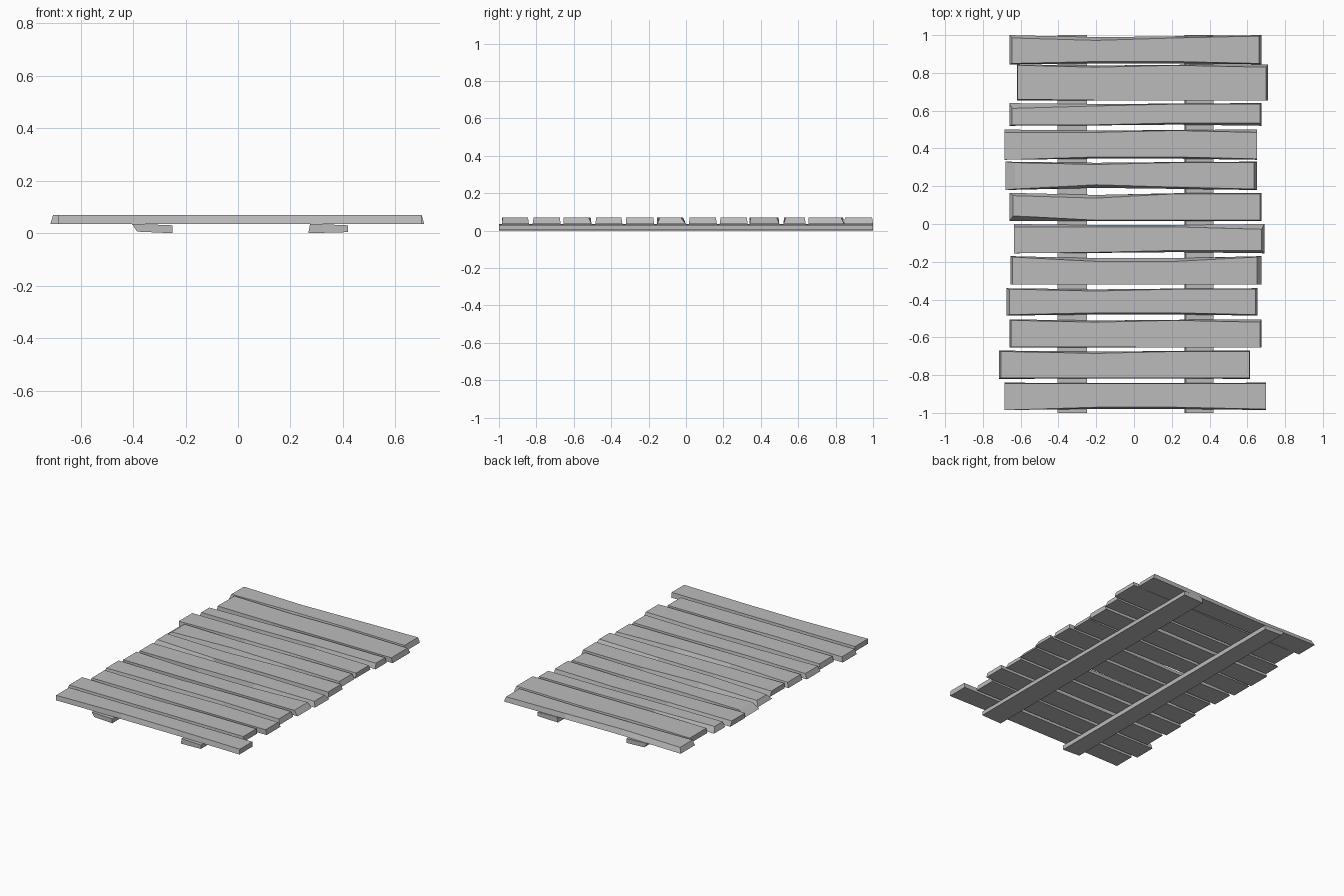
import bpy
import bmesh

if "Cube" in bpy.data.objects:
    bpy.data.objects.remove(bpy.data.objects["Cube"], do_unlink=True)

grey = bpy.data.materials.new("weathered_grey")
grey.use_nodes = True
grey.diffuse_color = (0.5, 0.5, 0.5, 1)
grey.node_tree.nodes["Principled BSDF"].inputs["Base Color"].default_value = (0.5, 0.5, 0.5, 1)


def loft(name, rings):
    """Skin a row of four-cornered sections and cap both ends."""
    bm = bmesh.new()
    rows = [[bm.verts.new(p) for p in ring] for ring in rings]
    for a, b in zip(rows, rows[1:]):
        for i in range(4):
            j = (i + 1) % 4
            bm.faces.new((a[i], a[j], b[j], b[i]))
    bm.faces.new(rows[0][::-1])
    bm.faces.new(rows[-1])
    bmesh.ops.recalc_face_normals(bm, faces=bm.faces[:])
    mesh = bpy.data.meshes.new(name)
    bm.to_mesh(mesh)
    bm.free()
    mesh.materials.append(grey)
    obj = bpy.data.objects.new(name, mesh)
    bpy.context.collection.objects.link(obj)


def plank(name, left, right, front, back, front_cut, back_cut, end_cut):
    """Rough board: cuts are top-edge insets at left, middle-left, middle-right, right."""
    low, high = 0.035, 0.069
    rings = []
    for i, x in enumerate((left, -0.2, 0.22, right)):
        top_x = x + (end_cut[0] if i == 0 else -end_cut[1] if i == 3 else 0)
        # the long edges bow slightly inwards at the middle
        bow_f = front_cut[i] * 0.4 if i in (1, 2) else 0
        bow_b = back_cut[i] * 0.4 if i in (1, 2) else 0
        rings.append([(x, front + bow_f, low), (x, back - bow_b, low),
                      (top_x, back - back_cut[i], high),
                      (top_x, front + front_cut[i], high)])
    loft(name, rings)


# Cross boards, from the back to the front
S, M, L = 0.005, 0.015, 0.028
boards = [
    (-0.66, 0.675, 0.845, 1.0, (S, M, M, S), (M, L, M, S), (0.015, 0.012)),
    (-0.62, 0.71, 0.655, 0.845, (S, 0, 0, 0), (S, M, S, M), (0.004, 0.01)),
    (-0.66, 0.675, 0.52, 0.64, (S, S, M, M), (L, M, S, S), (0.015, 0.008)),
    (-0.685, 0.65, 0.34, 0.50, (0, M, M, S), (M, M, S, M), (0, 0)),
    (-0.68, 0.65, 0.18, 0.33, (S, L, M, S), (S, M, S, S), (0.05, 0.015)),
    (-0.66, 0.675, 0.015, 0.165, (L, S, S, S), (M, L, S, S), (0.02, 0.008)),
    (-0.635, 0.69, -0.155, 0.0, (0, S, M, M), (M, M, M, L), (0, 0.015)),
    (-0.655, 0.675, -0.32, -0.17, (0, 0, 0, 0), (S, L, L, S), (0.012, 0.025)),
    (-0.675, 0.655, -0.485, -0.34, (S, M, M, S), (S, M, S, S), (0.015, 0.012)),
    (-0.66, 0.675, -0.655, -0.505, (S, S, 0, 0), (S, M, S, M), (0.01, 0.008)),
    (-0.715, 0.615, -0.82, -0.67, (S, S, S, S), (S, M, S, S), (0.01, 0.004)),
    (-0.685, 0.70, -0.985, -0.84, (0, M, M, S), (S, S, S, S), (0, 0)),
]
for n, spec in enumerate(boards, 1):
    plank(f"cross_board_{n:02d}", *spec)

# Two long bearers underneath, with bevelled outer sides
for name, section in (
    ("right_bearer", ((-0.385, 0.006), (-0.25, 0.0), (-0.25, 0.03), (-0.405, 0.036))),
    ("left_bearer", ((0.268, 0.0), (0.42, 0.004), (0.42, 0.03), (0.275, 0.036))),
):
    loft(name, [[(x, y, z) for x, z in section] for y in (-1.0, 1.0)])
